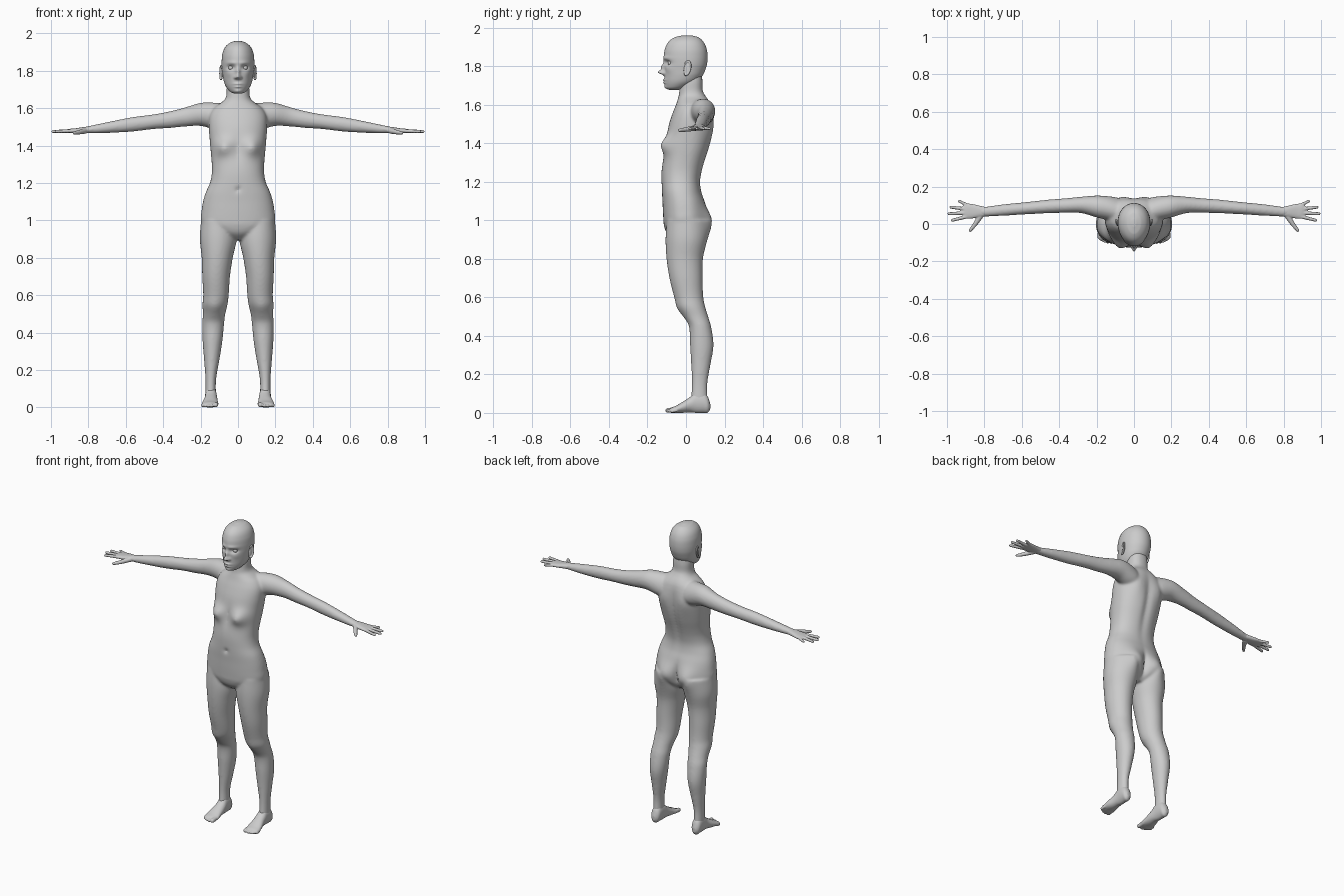
import bpy, bmesh
from math import cos, sin, pi, exp, copysign
from mathutils import Vector, Matrix


def hermite(keys, sub):
    """Smoothly interpolate rows of numbers; column 0 is the position."""
    out, last = [], len(keys) - 1

    def slope(i):
        a, b = keys[max(i - 1, 0)], keys[min(i + 1, last)]
        return [(q - p) / (b[0] - a[0]) for p, q in zip(a, b)]
    for i in range(last):
        a, b, ma, mb = keys[i], keys[i + 1], slope(i), slope(i + 1)
        h = b[0] - a[0]
        for s in range(sub + (i == last - 1)):
            t = s / sub
            t2, t3 = t * t, t * t * t
            out.append([(2*t3 - 3*t2 + 1) * p + (t3 - 2*t2 + t) * h * u
                        + (3*t2 - 2*t3) * q + (t3 - t2) * h * v
                        for p, q, u, v in zip(a, b, ma, mb)])
    return out


def loft(bm, keys, axis, n=48, sub=6, power=2.0, egg=0.0):
    """Skin of rounded sections along an axis; key = (pos, a0, a1, b0, b1)."""
    rings = []
    for t, a0, a1, b0, b1 in hermite(keys, sub):
        ring = []
        for i in range(n):
            c, s = cos(2 * pi * i / n), sin(2 * pi * i / n)
            c = copysign(abs(c) ** (2 / power), c)
            s = copysign(abs(s) ** (2 / power), s)
            a = (a0 + a1) / 2 + (a1 - a0) / 2 * c * (1 + egg * s)
            b = (b0 + b1) / 2 + (b1 - b0) / 2 * s
            co = {'x': (t, a, b), 'y': (a, t, b), 'z': (a, b, t)}[axis]
            ring.append(bm.verts.new(co))
        rings.append(ring)
    for r, q in zip(rings, rings[1:]):
        for i in range(n):
            j = (i + 1) % n
            bm.faces.new((r[i], r[j], q[j], q[i]))
    bm.faces.new(rings[0])
    bm.faces.new(rings[-1])


def centred(rows):
    return [(z, -w, w, f, b) for z, w, f, b in rows]


def ball(bm, centre, r):
    bmesh.ops.create_uvsphere(bm, u_segments=16, v_segments=12, radius=r,
                              matrix=Matrix.Translation(centre))


def digit(bm, points, r0, r1):
    """Tapered round-ended finger or toe."""
    m = len(points) - 1
    rad = [r0 + (r1 - r0) * i / m for i in range(m + 1)]
    for p, r in zip(points, rad):
        ball(bm, p, r)
    for i in range(m):
        p, q = Vector(points[i]), Vector(points[i + 1])
        rot = (q - p).to_track_quat('Z', 'Y').to_matrix().to_4x4()
        bmesh.ops.create_cone(bm, cap_ends=True, segments=16, radius1=rad[i], radius2=rad[i + 1],
                              depth=(q - p).length, matrix=Matrix.Translation((p + q) / 2) @ rot)


def mirror(bm):
    geo = bm.verts[:] + bm.edges[:] + bm.faces[:]
    new = bmesh.ops.duplicate(bm, geom=geo)['geom']
    for v in new:
        if isinstance(v, bmesh.types.BMVert):
            v.co.x *= -1


def sculpt(bm, side, bumps):
    """Push the front (-1) or back (+1) out by soft bumps (x, z, sx, sz, amount)."""
    for v in bm.verts:
        if (v.co.y - 0.02) * side > 0:
            x, z = abs(v.co.x), v.co.z
            v.co.y += side * sum(a * exp(-((x - bx) / sx) ** 2 - ((z - bz) / sz) ** 2)
                                 for bx, bz, sx, sz, a in bumps)


def finish(name, bm, voxel=0, smooth=0):
    bmesh.ops.recalc_face_normals(bm, faces=bm.faces)
    for f in bm.faces:
        f.smooth = True
    me = bpy.data.meshes.new(name)
    bm.to_mesh(me)
    bm.free()
    ob = bpy.data.objects.new(name, me)
    bpy.context.collection.objects.link(ob)
    if voxel:
        m = ob.modifiers.new("fuse", 'REMESH')
        m.mode, m.voxel_size, m.use_smooth_shade = 'VOXEL', voxel, True
    if smooth:
        m = ob.modifiers.new("soften", 'SMOOTH')
        m.factor, m.iterations = 0.5, smooth
    return ob


# Body: legs and arms mirrored, then the torso with neck
bm = bmesh.new()
loft(bm, [(1.0, .02, .198, -.1, .1), (.9, .008, .204, -.106, .106), (.8, .028, .194, -.101, .088),
          (.7, .043, .191, -.086, .086), (.6, .05, .186, -.061, .09), (.55, .056, .19, -.045, .1),
          (.5, .068, .188, -.012, .115), (.45, .074, .191, .015, .13), (.35, .084, .189, .021, .143),
          (.25, .1, .181, .027, .127), (.15, .117, .174, .03, .111), (.06, .118, .174, .025, .113)], 'z')
loft(bm, [(.08, 0, .13, 1.48, 1.625), (.14, .02, .147, 1.49, 1.63), (.2, .035, .152, 1.505, 1.628),
          (.28, .058, .146, 1.502, 1.605), (.36, .06, .138, 1.494, 1.584), (.45, .058, .131, 1.488, 1.567),
          (.57, .052, .118, 1.474, 1.551), (.7, .044, .105, 1.467, 1.525), (.8, .04, .092, 1.465, 1.504),
          (.83, .042, .092, 1.468, 1.499)], 'x')
mirror(bm)
loft(bm, centred([
    (.895, .03, -.06, .06), (.93, .12, -.098, .09), (.97, .185, -.114, .102), (1.0, .199, -.117, .106),
    (1.05, .195, -.12, .104), (1.1, .187, -.122, .095), (1.15, .172, -.125, .08), (1.2, .15, -.127, .075),
    (1.25, .14, -.127, .083), (1.3, .14, -.122, .097), (1.37, .146, -.11, .12), (1.43, .151, -.102, .134),
    (1.5, .156, -.088, .14), (1.56, .152, -.068, .138), (1.6, .13, -.052, .13), (1.625, .097, -.044, .117),
    (1.645, .072, -.038, .102), (1.67, .062, -.035, .088), (1.72, .06, -.03, .086), (1.78, .05, -.02, .08)]),
    'z', n=72, power=2.25)
sculpt(bm, -1, [(.08, 1.39, .045, .045, .036), (0, 1.165, .012, .012, -.014), (.125, .53, .03, .035, .006),
                (0, 1.38, .02, .07, -.006)])
sculpt(bm, 1, [(.08, .99, .06, .07, .036), (0, .98, .016, .07, -.022), (0, 1.38, .022, .17, -.012),
               (.085, 1.5, .05, .07, .013)])
finish("body", bm, .0068, 10)

# Feet with toes
bm = bmesh.new()
loft(bm, [(.126, .136, .158, .018, .05), (.113, .12, .172, .001, .085), (.09, .115, .176, 0, .11),
          (.05, .113, .176, 0, .11), (.02, .11, .179, .003, .082), (-.02, .107, .189, 0, .056),
          (-.05, .104, .194, 0, .038), (-.075, .108, .192, 0, .028), (-.084, .115, .186, .004, .022)], 'y')
for x, y, r in ((.119, -.094, .013), (.141, -.096, .0095), (.158, -.091, .009),
                (.173, -.084, .0088), (.187, -.073, .0085)):
    digit(bm, [(x, -.05, r + .004), (x, y, r)], r, r)
mirror(bm)
finish("feet", bm, .0042, 4)

# Hands: palm, four fingers and a thumb
bm = bmesh.new()
loft(bm, [(.79, .042, .09, 1.468, 1.502), (.83, .036, .099, 1.467, 1.498), (.87, .029, .108, 1.466, 1.492),
          (.9, .029, .109, 1.467, 1.489), (.915, .04, .1, 1.472, 1.484)], 'x', power=2.4)
for base, tip, r in (((.895, .039), (.972, .02), .0102), ((.9, .059), (.989, .055), .0104),
                     ((.9, .08), (.979, .09), .0102), ((.885, .098), (.934, .122), .0094)):
    digit(bm, [(*base, 1.478), (*tip, 1.475)], r, r * .8)
digit(bm, [(.815, .05, 1.479), (.85, -.002, 1.471), (.876, -.034, 1.467)], .0155, .0085)
mirror(bm)
finish("hands", bm, .0038, 3)

# Head: skull loft with sculpted face
bm = bmesh.new()
loft(bm, centred([
    (1.96, .012, -.015, .025), (1.951, .04, -.055, .062), (1.927, .068, -.09, .09), (1.89, .083, -.109, .107),
    (1.85, .087, -.115, .112), (1.81, .086, -.114, .109), (1.78, .082, -.112, .1), (1.75, .077, -.112, .086),
    (1.72, .067, -.111, .06), (1.697, .051, -.107, .02), (1.684, .036, -.1, -.01), (1.677, .018, -.085, -.035)]),
    'z', n=128, sub=9, egg=.08)
sculpt(bm, -1, [
    (0, 1.768, .013, .012, .031), (0, 1.793, .011, .02, .016), (.014, 1.763, .008, .008, .011),  # nose
    (.037, 1.817, .02, .013, -.017), (.032, 1.842, .028, .01, .005),                             # sockets, brow
    (0, 1.729, .022, .006, .008), (0, 1.714, .018, .006, .008), (0, 1.69, .02, .012, .006),      # lips, chin
    (.052, 1.783, .02, .02, .005)])                                                             # cheeks
finish("head", bm)

# Eyes and ears
bm = bmesh.new()
ball(bm, (.037, -.08, 1.816), .0145)
mirror(bm)
finish("eyes", bm)

bm = bmesh.new()
pose = (Matrix.Translation((.087, .006, 1.788)) @ Matrix.Rotation(-.2, 4, 'X')
        @ Matrix.Rotation(-.25, 4, 'Z'))
bmesh.ops.create_uvsphere(bm, u_segments=24, v_segments=16, radius=1,
                          matrix=pose @ Matrix.Diagonal((.006, .018, .038, 1)))
rim = [pose @ Vector((.004, .017 * sin(a), .036 * cos(a) + .002))
       for a in [i * .35 - .9 for i in range(13)]]
digit(bm, rim, .005, .006)
mirror(bm)
finish("ears", bm, .0025, 3)
